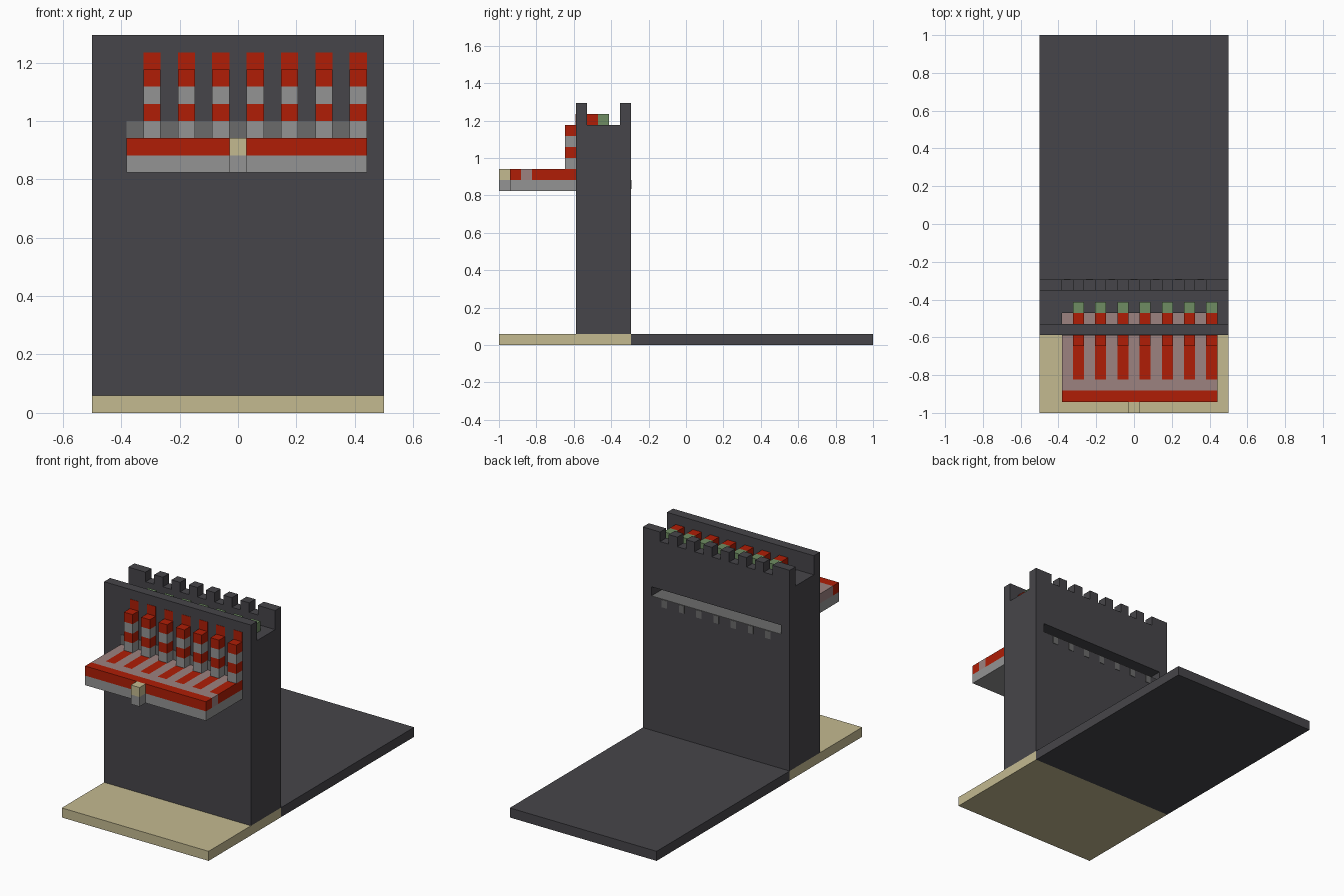
import bpy
import bmesh
from mathutils import Matrix, Vector

U = 1 / 17                       # one building block
ORIGIN = Vector((8.5, 17, 0))    # block grid corner to model centre

if "Cube" in bpy.data.objects:
    bpy.data.objects.remove(bpy.data.objects["Cube"], do_unlink=True)


def material(name, rgb):
    m = bpy.data.materials.new(name)
    m.use_nodes = True
    color = [(c / 255) ** 2.2 for c in rgb] + [1]
    m.diffuse_color = color
    m.node_tree.nodes["Principled BSDF"].inputs["Base Color"].default_value = color
    return m


STONE = material("dark stone", (72, 71, 75))
TAN = material("tan", (194, 184, 143))
RED = material("red", (174, 35, 14))
GREY = material("light grey", (146, 146, 146))
DIM = material("mid grey", (107, 107, 107))
DECK = material("pinkish grey", (155, 129, 127))
GREEN = material("green", (110, 139, 98))


def blocks(name, mat, boxes):
    """One object from boxes given as x, y and z ranges in grid units."""
    bm = bmesh.new()
    for ranges in boxes:
        low = Vector([r[0] for r in ranges])
        high = Vector([r[1] for r in ranges])
        place = Matrix.Translation(((low + high) / 2 - ORIGIN) * U)
        bmesh.ops.create_cube(bm, size=1, matrix=place @ Matrix.Diagonal((*((high - low) * U), 1)))
    mesh = bpy.data.meshes.new(name)
    bm.to_mesh(mesh)
    bm.free()
    mesh.materials.append(mat)
    bpy.context.collection.objects.link(bpy.data.objects.new(name, mesh))


FULL, SPAN = (0, 17), (2, 16)
posts = [(i, i + 1) for i in range(3, 16, 2)]
gaps = [(i, i + 1) for i in range(2, 15, 2)]

# Ground
blocks("front_ground", TAN, [(FULL, (0, 12), (0, 1))])
blocks("back_ground", STONE, [(FULL, (12, 34), (0, 1))])

# Wall with a slot at the back and a shaft behind the front panel
blocks("wall", STONE, [
    (FULL, (7, 12), (1, 15)),
    ((0, 1), (7, 12), (15, 16)),
    ((16, 17), (7, 12), (15, 16)),
    ((1, 16), (7, 9), (15, 16)),
    (FULL, (7, 8), (16, 22)),
    (FULL, (9, 12), (16, 20)),
    ((0, 2), (8, 9), (16, 20)),
    ((16, 17), (8, 9), (16, 20)),
])

# Back parapet with merlons
merlons = [(0, 2), (15, 17)] + [(i, i + 1) for i in range(3, 14, 2)]
blocks("back_parapet", STONE, [(FULL, (11, 12), (20, 21))]
       + [(x, (11, 12), (21, 22)) for x in merlons])

# Slot floor and the beam ends below it
blocks("slot_floor", DIM, [((1, 16), (9, 12), (15, 15.05))])
blocks("beam_ends", DIM, [((a + .2, b - .2), (12, 12.04), (14.2, 15)) for a, b in gaps])

# Drawbridge
blocks("bridge_base", GREY, [(SPAN, (1, 7), (14, 15)), ((8, 9), (0, 1), (14, 15))])
blocks("bridge_latch", TAN, [((8, 9), (0, 1), (15, 16))])
blocks("bridge_edge", RED, [(SPAN, (1, 2), (15, 16))])
blocks("bridge_stripes", RED, [(x, (3, 7), (15, 16)) for x in posts])
blocks("bridge_deck", DECK, [(SPAN, (2, 3), (15, 16))]
       + [(x, (3, 7), (15, 16)) for x in gaps])
blocks("shaft_floor", DECK, [(SPAN, (8, 9), (16, 16.05))])

# Banded posts on the wall face, with plates between their feet
for name, mat, levels in (("post_grey_bands", GREY, (16, 18)),
                          ("post_red_bands", RED, (17, 19))):
    blocks(name, mat, [(x, (6, 7), (z, z + 1)) for x in posts for z in levels])
blocks("post_foot_plates", DIM, [(x, (6.95, 7), (16, 17)) for x in gaps])

# Arms reaching through the front panel, with green ends
blocks("arms", RED, [(x, (6.97, 9), (20, 21)) for x in posts])
blocks("arm_ends", GREEN, [(x, (9, 10), (20, 21)) for x in posts])
